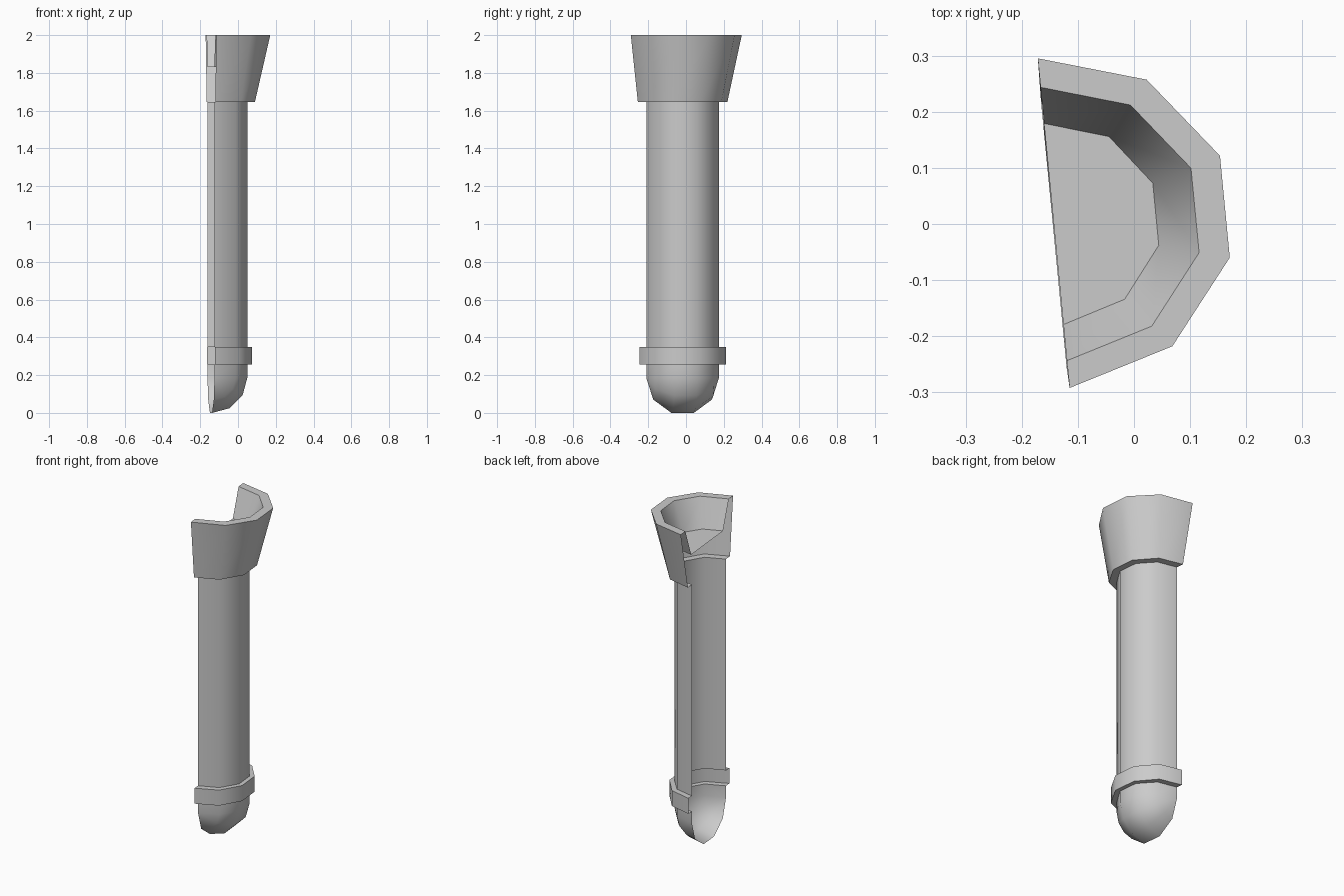
import bpy
from math import sin, cos, radians
from mathutils import Matrix, Vector

if "Cube" in bpy.data.objects:
    bpy.data.objects.remove(bpy.data.objects["Cube"])

TURN = Matrix.Rotation(radians(5.5), 3, 'Z')
ANGLES = [radians(a) for a in (-90, -54, -18, 18, 54, 90)]
LOW_Y = -0.018


def section(radius, stretch, cy, z, bend=0, drop=0):
    """Half-decagon, optionally tipped down about its diameter."""
    pts = []
    for a in ANGLES:
        u = radius * stretch * cos(a) * cos(radians(bend))
        dz = -drop * cos(a) / cos(ANGLES[3]) * sin(radians(bend))
        pts.append(TURN @ Vector((u, radius * sin(a), 0)) + Vector((-0.143, cy, z + dz)))
    return pts


def loft(name, sections, cap=False):
    n = len(ANGLES)
    verts = [p for s in sections for p in s]
    faces = [(r * n + i, r * n + i + 1, (r + 1) * n + i + 1, (r + 1) * n + i)
             for r in range(len(sections) - 1) for i in range(n - 1)]
    if cap:
        faces.append(tuple(range(len(verts) - n, len(verts))))
    mesh = bpy.data.meshes.new(name)
    mesh.from_pydata(verts, [], faces)
    obj = bpy.data.objects.new(name, mesh)
    bpy.context.collection.objects.link(obj)
    # weld the poles of the tipped sections
    import bmesh
    bm = bmesh.new()
    bm.from_mesh(mesh)
    bmesh.ops.remove_doubles(bm, verts=bm.verts, dist=1e-5)
    bm.to_mesh(mesh)
    bm.free()
    bpy.ops.object.select_all(action='DESELECT')
    obj.select_set(True)
    bpy.context.view_layer.objects.active = obj
    bpy.ops.object.shade_smooth_by_angle(angle=radians(45))
    return obj


pipe = (0.193, 1.02, LOW_Y)
collar = (0.23, 0.97, LOW_Y)

# flared funnel head: underside ledge, outer wall, rim, inner wall, floor
loft("funnel_head", [
    section(*pipe, 1.645),
    section(0.238, 1.0, LOW_Y, 1.645),
    section(0.295, 1.092, 0.0015, 2.0),
    section(0.2447, 1.087, 0, 2.0),
    section(0.18, 1.067, 0, 1.83),
], cap=True)

# half-round downpipe
loft("downpipe", [section(*pipe, 0.35), section(*pipe, 1.645)])

# stepped collar band
loft("collar", [section(*pipe, 0.255), section(*collar, 0.255),
                section(*collar, 0.35), section(*pipe, 0.35)])

# elbow turning back towards the open side
Z0 = 0.185
loft("elbow", [section(*pipe, Z0, b, Z0) for b in (90, 60, 30, 0)] + [section(*pipe, 0.255)])
